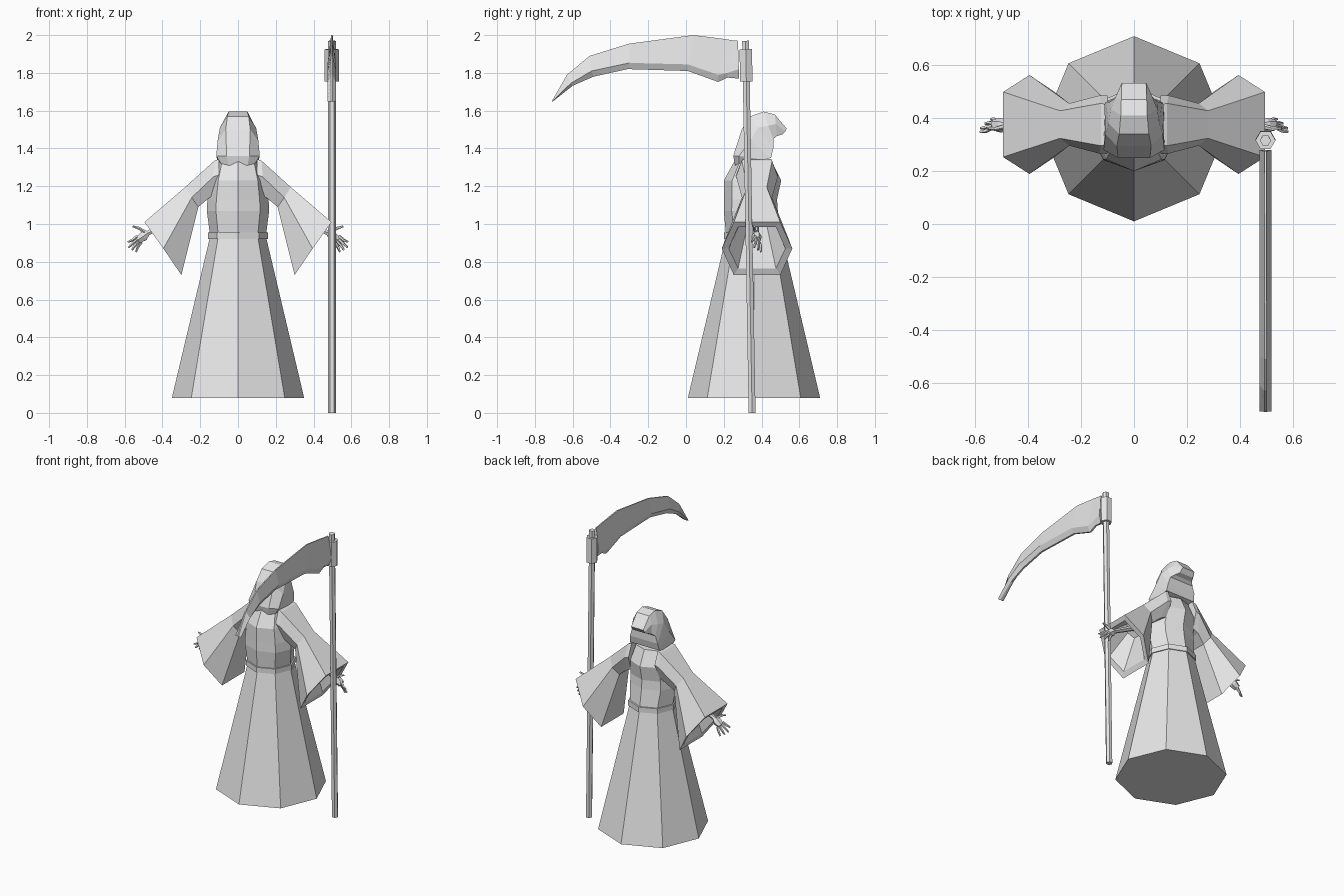
import bpy, bmesh, math
from mathutils import Vector

CY = 0.36  # body axis
cloth = bpy.data.materials.new("pale grey")
cloth.diffuse_color = (0.8, 0.8, 0.8, 1)


def finish(name, bm):
    bmesh.ops.recalc_face_normals(bm, faces=bm.faces)
    me = bpy.data.meshes.new(name)
    bm.to_mesh(me)
    bm.free()
    me.materials.append(cloth)
    ob = bpy.data.objects.new(name, me)
    bpy.context.collection.objects.link(ob)
    return ob


def loft(name, rings, caps=True):
    """Join closed rings of equal point count, optionally capping both ends."""
    bm = bmesh.new()
    vs = [[bm.verts.new(p) for p in r] for r in rings]
    n = len(vs[0])
    for a, b in zip(vs, vs[1:]):
        for i in range(n):
            bm.faces.new((a[i], a[(i + 1) % n], b[(i + 1) % n], b[i]))
    if caps:
        bm.faces.new(vs[0][::-1])
        bm.faces.new(vs[-1])
    return finish(name, bm)


def octagon(z, rx, ry, cy=CY):
    return [(rx * math.cos(i * math.pi / 4), cy + ry * math.sin(i * math.pi / 4), z)
            for i in range(8)]


def rod(name, pts, radii, sides=6):
    """Tapered rod through a list of points."""
    pts = [Vector(p) for p in pts]
    q = (pts[-1] - pts[0]).to_track_quat('Z', 'Y')
    rings = [[p + q @ Vector((r * math.cos(math.tau * i / sides),
                              r * math.sin(math.tau * i / sides), 0))
              for i in range(sides)] for p, r in zip(pts, radii)]
    return loft(name, rings)


# Robe: skirt, belt and torso
loft("skirt", [octagon(0.08, 0.35, 0.35), octagon(0.925, 0.15, 0.15)])
loft("belt", [octagon(0.92, 0.158, 0.158), octagon(0.955, 0.158, 0.158)])
loft("torso", [octagon(0.94, 0.148, 0.148), octagon(1.07, 0.165, 0.143, 0.343),
               octagon(1.13, 0.162, 0.14, 0.342), octagon(1.23, 0.148, 0.152, 0.352),
               octagon(1.33, 0.12, 0.1, 0.355)])


# Hood: rows of (top strip, side, lower edge) swept from nape to peak
hood_rows = [
    [(.05, .26, 1.31), (.09, .28, 1.32), (.10, .33, 1.33)],
    [(.06, .25, 1.36), (.115, .28, 1.36), (.11, .41, 1.34)],
    [(.065, .295, 1.50), (.108, .34, 1.44), (.112, .45, 1.35)],
    [(.056, .34, 1.57), (.096, .38, 1.51), (.106, .462, 1.40)],
    [(.05, .41, 1.595), (.088, .435, 1.52), (.09, .462, 1.45)],
    [(.048, .47, 1.58), (.072, .475, 1.53), (.07, .48, 1.465)],
    [(.046, .533, 1.505), (.05, .525, 1.49), (.05, .51, 1.475)],
]
loft("hood", [r + [(-x, y, z) for x, y, z in r[::-1]] for r in hood_rows])


# Sleeves: hexagonal rings given by top, middle and bottom corners
def hex_ring(top, mid, low):
    (xt, ht, zt), (xm, hm, zm), (xl, hl, zl) = top, mid, low
    c = 0.376
    return [(xt, c + ht, zt), (xm, c + hm, zm), (xl, c + hl, zl),
            (xl, c - hl, zl), (xm, c - hm, zm), (xt, c - ht, zt)]


def flip(points, s):
    return [(s * p[0], p[1], p[2]) for p in points]


sleeve_rings = [
    hex_ring((.10, .075, 1.345), (.10, .11, 1.26), (.11, .07, 1.16)),
    hex_ring((.125, .08, 1.335), (.13, .11, 1.25), (.15, .07, 1.14)),
    hex_ring((.28, .052, 1.195), (.245, .08, 1.14), (.21, .052, 1.09)),
    hex_ring((.495, .123, 1.01), (.395, .187, .87), (.30, .123, .73)),   # outer hem
    hex_ring((.475, .10, .985), (.39, .15, .87), (.315, .10, .765)),     # inner hem
    hex_ring((.33, .05, 1.08), (.30, .08, 1.04), (.27, .05, 1.00)),      # deep inside
]

# Hand: points of each digit, from knuckle to tip
fingers = [
    [(.535, .365, .935), (.56, .352, .915), (.582, .348, .905)],
    [(.53, .372, .922), (.558, .366, .897), (.580, .362, .876)],
    [(.522, .38, .912), (.546, .382, .884), (.562, .38, .862)],
    [(.512, .388, .904), (.530, .396, .876), (.540, .396, .852)],
]

for s, side in ((-1, "left"), (1, "right")):
    loft(side + "_sleeve", [flip(r, s) for r in sleeve_rings])
    rod(side + "_forearm", flip([(.29, .37, 1.05), (.49, .372, .945)], s), (.018, .014))
    rod(side + "_palm", flip([(.475, .372, .955), (.50, .373, .935), (.53, .375, .915)], s),
        (.014, .028, .022))
    for i, f in enumerate(fingers):
        rod(f"{side}_finger_{i + 1}", flip(f, s), (.009, .008, .005), 5)
    rod(side + "_thumb", flip([(.49, .368, .955), (.525, .36, .978), (.558, .362, .988)], s),
        (.010, .008, .005), 5)


# Scythe: slightly leaning shaft, collar and curved blade
SX = 0.497


def shaft_point(z):
    return (SX, 0.35 - 0.0175 * z, z)


rod("shaft", [shaft_point(0), shaft_point(1.97)], (.021, .021))
rod("blade_collar", [shaft_point(1.755), shaft_point(1.925)], (.038, .038))

# Blade stations: spine (y, z), widest line (y, z), cutting edge (y, z)
blade = [
    ((.275, 1.97), (.28, 1.82), (.28, 1.77)),
    ((.25, 1.972), (.22, 1.80), (.22, 1.775)),
    ((.20, 1.98), (.17, 1.79), (.17, 1.752)),
    ((.04, 2.0), (.01, 1.845), (.01, 1.81)),
    ((-.30, 1.955), (-.30, 1.853), (-.31, 1.82)),
    ((-.51, 1.89), (-.50, 1.81), (-.49, 1.78)),
    ((-.63, 1.79), (-.61, 1.745), (-.60, 1.732)),
    ((-.71, 1.65), (-.708, 1.649), (-.706, 1.648)),
]
W = 0.0225
loft("scythe_blade", [[(SX - .004, *a), (SX - W, *b), (SX - .006, *c),
                       (SX + .006, *c), (SX + W, *b), (SX + .004, *a)]
                      for a, b, c in blade])
